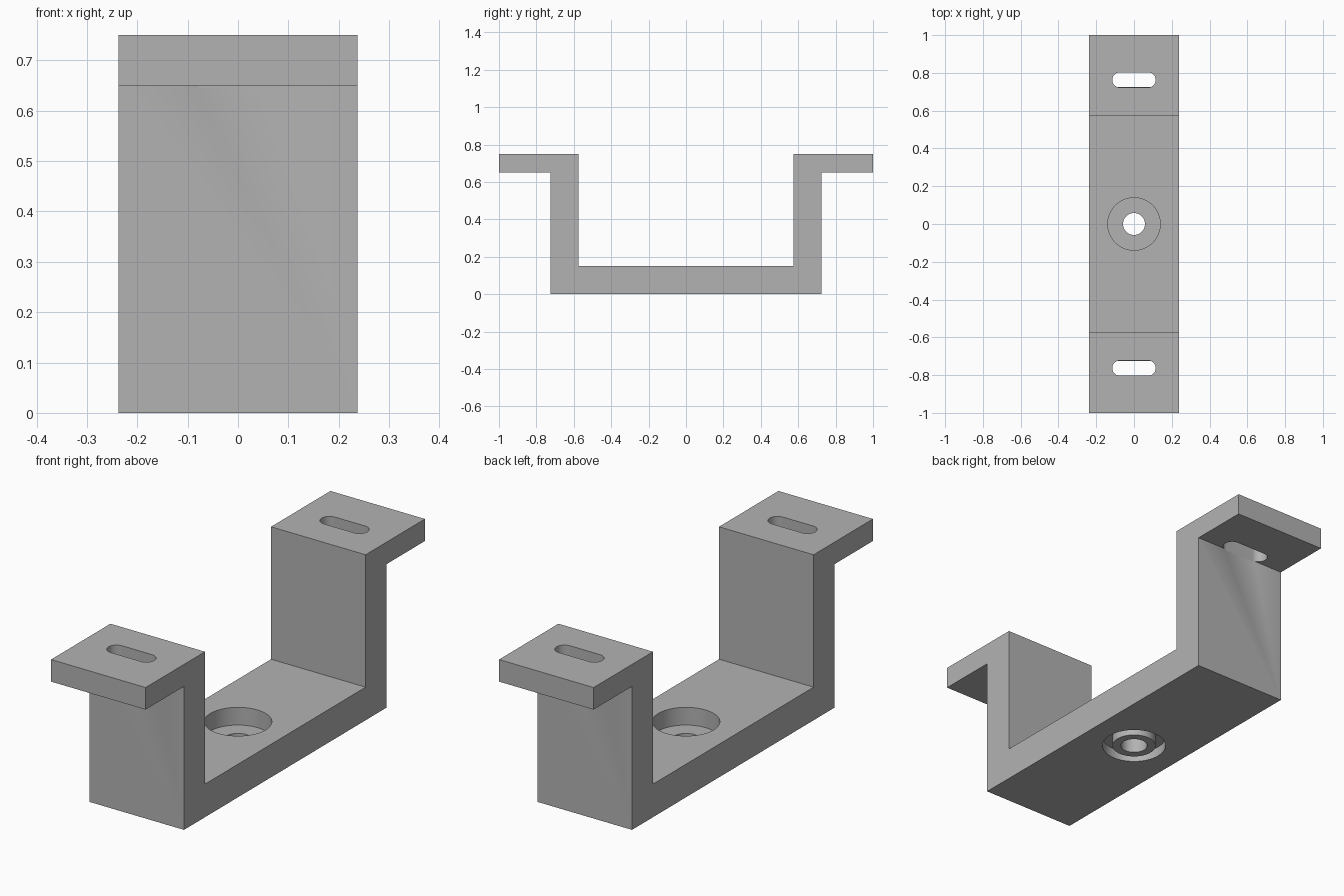
import bpy, bmesh
from math import cos, sin, pi, radians
from mathutils import Vector

cube = bpy.data.objects.get("Cube")
if cube:
    bpy.data.objects.remove(cube, do_unlink=True)

grey = bpy.data.materials.new("plain grey")
grey.use_nodes = True
colour = (0.45, 0.45, 0.45, 1)
grey.diffuse_color = colour
for node in grey.node_tree.nodes:
    if node.type == 'BSDF_PRINCIPLED':
        node.inputs["Base Color"].default_value = colour


def prism(name, points, offset):
    """Extrude a closed outline into a solid."""
    bm = bmesh.new()
    face = bm.faces.new([bm.verts.new(p) for p in points])
    grown = bmesh.ops.extrude_face_region(bm, geom=[face])["geom"]
    moved = [v for v in grown if isinstance(v, bmesh.types.BMVert)]
    bmesh.ops.translate(bm, verts=moved, vec=Vector(offset))
    bmesh.ops.recalc_face_normals(bm, faces=bm.faces)
    mesh = bpy.data.meshes.new(name)
    bm.to_mesh(mesh)
    bm.free()
    mesh.materials.append(grey)
    obj = bpy.data.objects.new(name, mesh)
    bpy.context.collection.objects.link(obj)
    return obj


def slot(name, y, radius, half, z0, z1, steps=32):
    """Upright round-ended solid; half = 0 gives a cylinder."""
    points = []
    for side in (1, -1):
        for i in range(steps + (1 if half else 0)):
            a = pi * i / steps - side * pi / 2
            points.append((side * half + radius * cos(a), y + radius * sin(a), z0))
    return prism(name, points, (0, 0, z1 - z0))


def cut(target, cutter):
    """Subtract the cutter and discard it."""
    cutter.hide_render = True
    mod = target.modifiers.new("cut", 'BOOLEAN')
    mod.operation, mod.solver, mod.object = 'DIFFERENCE', 'EXACT', cutter
    bpy.context.view_layer.objects.active = target
    bpy.ops.object.modifier_apply(modifier=mod.name)
    bpy.data.objects.remove(cutter, do_unlink=True)


# Bracket body: half of the side profile, mirrored
WIDTH = 0.474
half_profile = [(0.725, 0), (0.725, 0.65), (1, 0.65), (1, 0.75), (0.575, 0.75), (0.575, 0.15)]
profile = half_profile + [(-y, z) for y, z in reversed(half_profile)]
bracket = prism("mounting_bracket", [(-WIDTH / 2, y, z) for y, z in profile], (WIDTH, 0, 0))

# Slots in both flanges
for y in (-0.763, 0.763):
    cut(bracket, slot("slot_cutter", y, 0.04, 0.075, 0.65 - 0.005, 0.8))

# Counterbore from above
cut(bracket, slot("counterbore_cutter", 0, 0.139, 0, 0.07, 0.2))

# Ring groove from below, leaving a round boss
groove = slot("groove_cutter", 0, 0.139, 0, -0.05, 0.045)
cut(groove, slot("boss_core", 0, 0.095, 0, -0.1, 0.1))
cut(bracket, groove)

# Centre bolt hole
cut(bracket, slot("hole_cutter", 0, 0.058, 0, -0.1, 0.2))

bpy.ops.object.select_all(action='DESELECT')
bracket.select_set(True)
bpy.context.view_layer.objects.active = bracket
bpy.ops.object.shade_smooth_by_angle(angle=radians(30))
